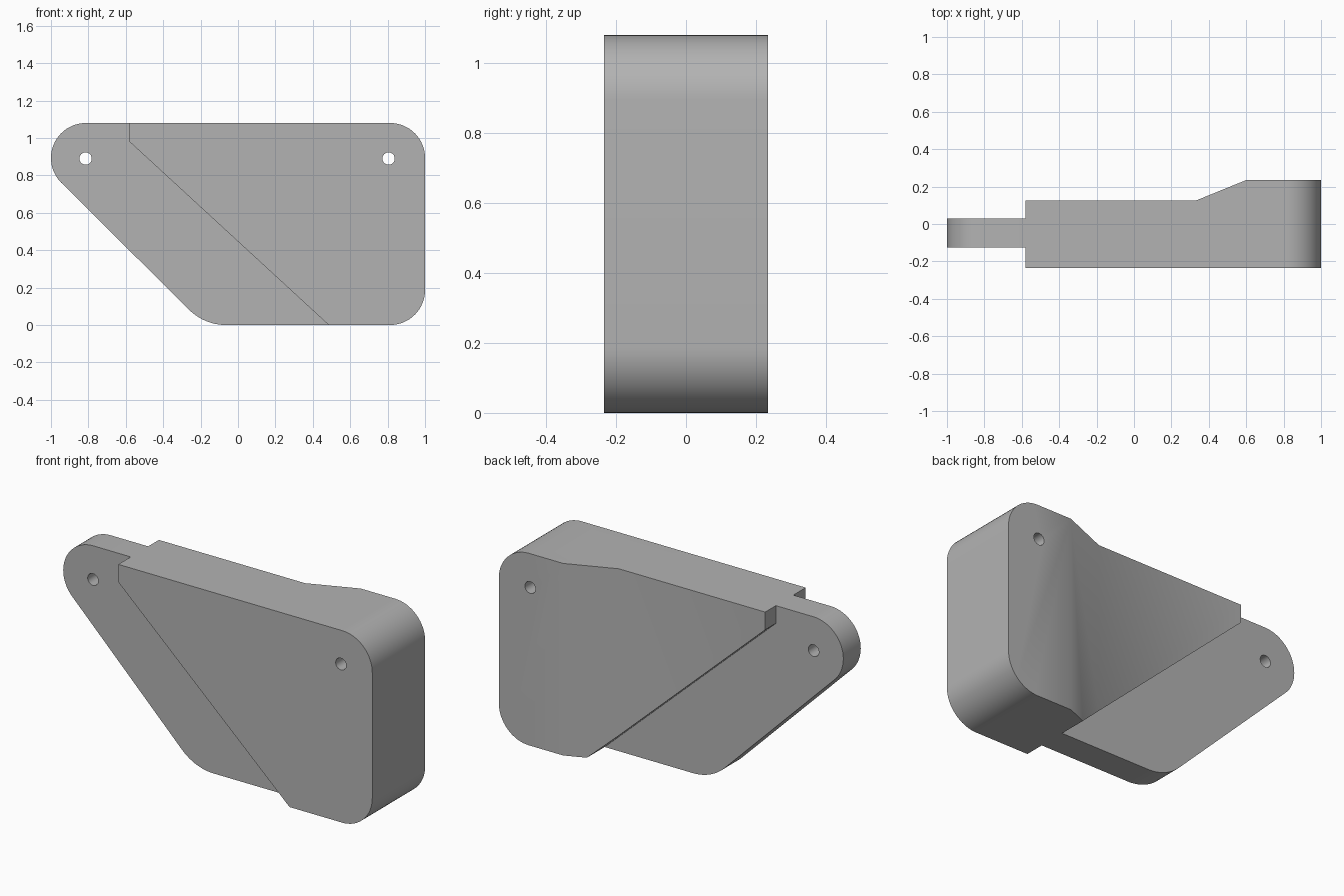
import bpy, bmesh
from math import sin, cos, radians

if "Cube" in bpy.data.objects:
    bpy.data.objects.remove(bpy.data.objects["Cube"], do_unlink=True)

grey = bpy.data.materials.new("plain_grey")
grey.use_nodes = True
grey.diffuse_color = (0.45, 0.45, 0.45, 1)
grey.node_tree.nodes["Principled BSDF"].inputs["Base Color"].default_value = grey.diffuse_color

HEIGHT = 1.08
HALF_DEPTH = 0.235
R = 0.187


def arc(cx, cy, r, start, end, steps=16):
    angles = [radians(start + (end - start) * i / steps) for i in range(steps + 1)]
    return [(cx + r * cos(a), cy + r * sin(a)) for a in angles]


def prism(name, outline, low, high, axis="y"):
    """Extrude a flat outline along y (outline in x, z) or z (outline in x, y)."""
    place = (lambda p, d: (p[0], d, p[1])) if axis == "y" else (lambda p, d: (p[0], p[1], d))
    bm = bmesh.new()
    ends = [[bm.verts.new(place(p, d)) for p in outline] for d in (low, high)]
    for ring in ends:
        bm.faces.new(ring)
    n = len(outline)
    for i in range(n):
        j = (i + 1) % n
        bm.faces.new((ends[0][i], ends[0][j], ends[1][j], ends[1][i]))
    bmesh.ops.recalc_face_normals(bm, faces=bm.faces)
    mesh = bpy.data.meshes.new(name)
    bm.to_mesh(mesh)
    bm.free()
    mesh.materials.append(grey)
    obj = bpy.data.objects.new(name, mesh)
    bpy.context.collection.objects.link(obj)
    return obj


def combine(target, other, operation):
    mod = target.modifiers.new(operation.lower(), "BOOLEAN")
    mod.operation = operation
    mod.solver = "EXACT"
    mod.object = other
    bpy.context.view_layer.objects.active = target
    bpy.ops.object.modifier_apply(modifier=mod.name)
    bpy.data.objects.remove(other, do_unlink=True)


# Thick body with rounded right corners and a slanted left edge
body = prism("bracket_body",
             [(-0.58, HEIGHT), (-0.58, 0.98), (0.485, 0)]
             + arc(1 - R, R, R, -90, 0)
             + arc(1 - R, HEIGHT - R, R, 0, 90),
             -HALF_DEPTH, HALF_DEPTH)

# Recess on the back, ramping out to full depth
recess = prism("back_recess", [(-1.2, 0.125), (0.33, 0.125), (0.6, HALF_DEPTH),
                               (0.6, 0.5), (-1.2, 0.5)], -0.2, 1.3, "z")
combine(body, recess, "DIFFERENCE")

# Thin tongue reaching out to the left, ending inside the body
tongue = prism("tongue",
               [(0.6, HEIGHT)]
               + arc(R - 1, HEIGHT - R, R, 90, 225, 24)
               + arc(-0.064, 0.28, 0.28, 225, 270)
               + [(0.6, 0)],
               -0.125, 0.03)
combine(body, tongue, "UNION")

# Bolt holes through both ends
for x in (-0.815, 0.805):
    hole = prism("bolt_hole", arc(x, 0.89, 0.033, 0, 345, 23), -0.5, 0.5)
    combine(body, hole, "DIFFERENCE")

# Smooth rounded corners, crisp edges
bpy.ops.object.select_all(action="DESELECT")
body.select_set(True)
bpy.context.view_layer.objects.active = body
bpy.ops.object.shade_smooth_by_angle(angle=radians(30))
